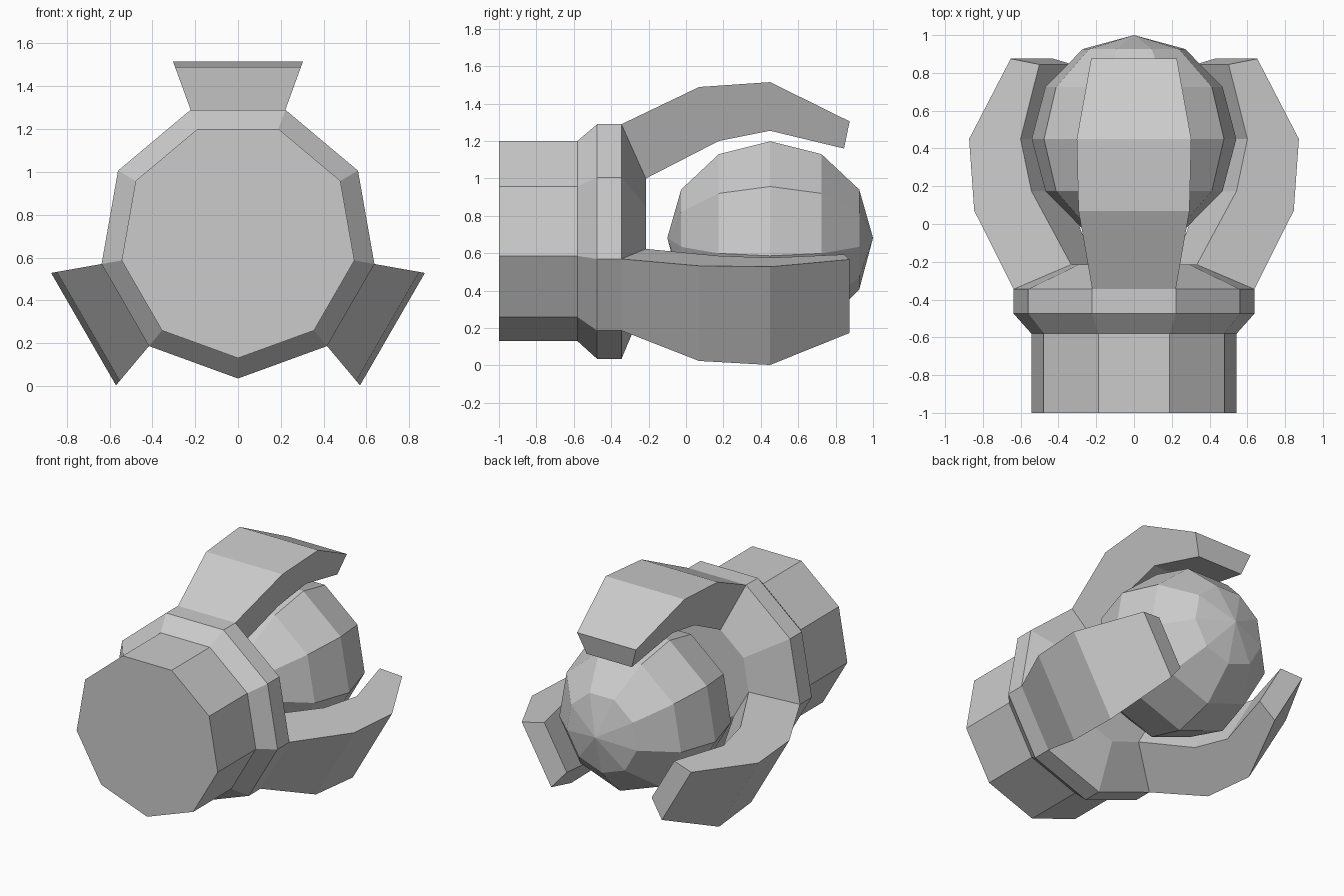
import bpy, bmesh
from math import radians, sin, cos, tan

if "Cube" in bpy.data.objects:
    bpy.data.objects.remove(bpy.data.objects["Cube"])

SIDES = 9
AXIS_Z = 0.682
APOTHEM = cos(radians(20))


def radial(y, r, deg):
    a = radians(deg)
    return (r * cos(a), y, AXIS_Z + r * sin(a))


def finish(name, bm):
    bmesh.ops.recalc_face_normals(bm, faces=bm.faces)
    mesh = bpy.data.meshes.new(name)
    bm.to_mesh(mesh)
    bm.free()
    obj = bpy.data.objects.new(name, mesh)
    bpy.context.collection.objects.link(obj)
    return obj


def lathe(name, profile, open_band=None):
    """Nine-sided turning about the y axis; radius 0 makes a pole.
    On open_band every third face is left out, where a claw grows."""
    bm = bmesh.new()
    rings = []
    for y, r in profile:
        n = SIDES if r else 1
        rings.append([bm.verts.new(radial(y, r, -90 + 40 * k)) for k in range(n)])
    for band, (a, b) in enumerate(zip(rings, rings[1:])):
        for k in range(SIDES):
            if band == open_band and k % 3 == 1:
                continue
            j = (k + 1) % SIDES
            quad = [a[k % len(a)], a[j % len(a)], b[j % len(b)], b[k % len(b)]]
            bm.faces.new(list(dict.fromkeys(quad)))
    for ring in (rings[0], rings[-1]):
        if len(ring) > 2:
            bm.faces.new(ring)
    return finish(name, bm)


# Stem with flared collar
lathe("stem_and_collar", [(-1, .552), (-.58, .552), (-.475, .647),
                          (-.345, .647), (-.215, .338)], open_band=3)

# Ball held between the claws
lathe("ball", [(.45 - .55 * cos(radians(30 * i)), .55 * sin(radians(30 * i)) if 0 < i < 6 else 0)
               for i in range(7)])

# Three claws: (y, distance from axis), wedge-shaped so width grows with distance
outer = [(-.345, .647 * APOTHEM), (.07, .807), (.45, .833), (.875, .623)]
inner = [(-.215, .338 * APOTHEM), (.175, .518), (.45, .573), (.845, .478)]


def claw(name, deg):
    bm = bmesh.new()
    spread = 1 / APOTHEM
    loops = []
    for o, i in zip(outer, inner):
        loops.append([bm.verts.new(radial(y, d * spread, deg + s))
                      for (y, d), s in ((o, -20), (o, 20), (i, 20), (i, -20))])
    for a, b in zip(loops, loops[1:]):
        for k in range(4):
            j = (k + 1) % 4
            bm.faces.new((a[k], a[j], b[j], b[k]))
    bm.faces.new(loops[-1])
    return finish(name, bm)


for name, deg in (("claw_top", 90), ("claw_right", -30), ("claw_left", 210)):
    claw(name, deg)
